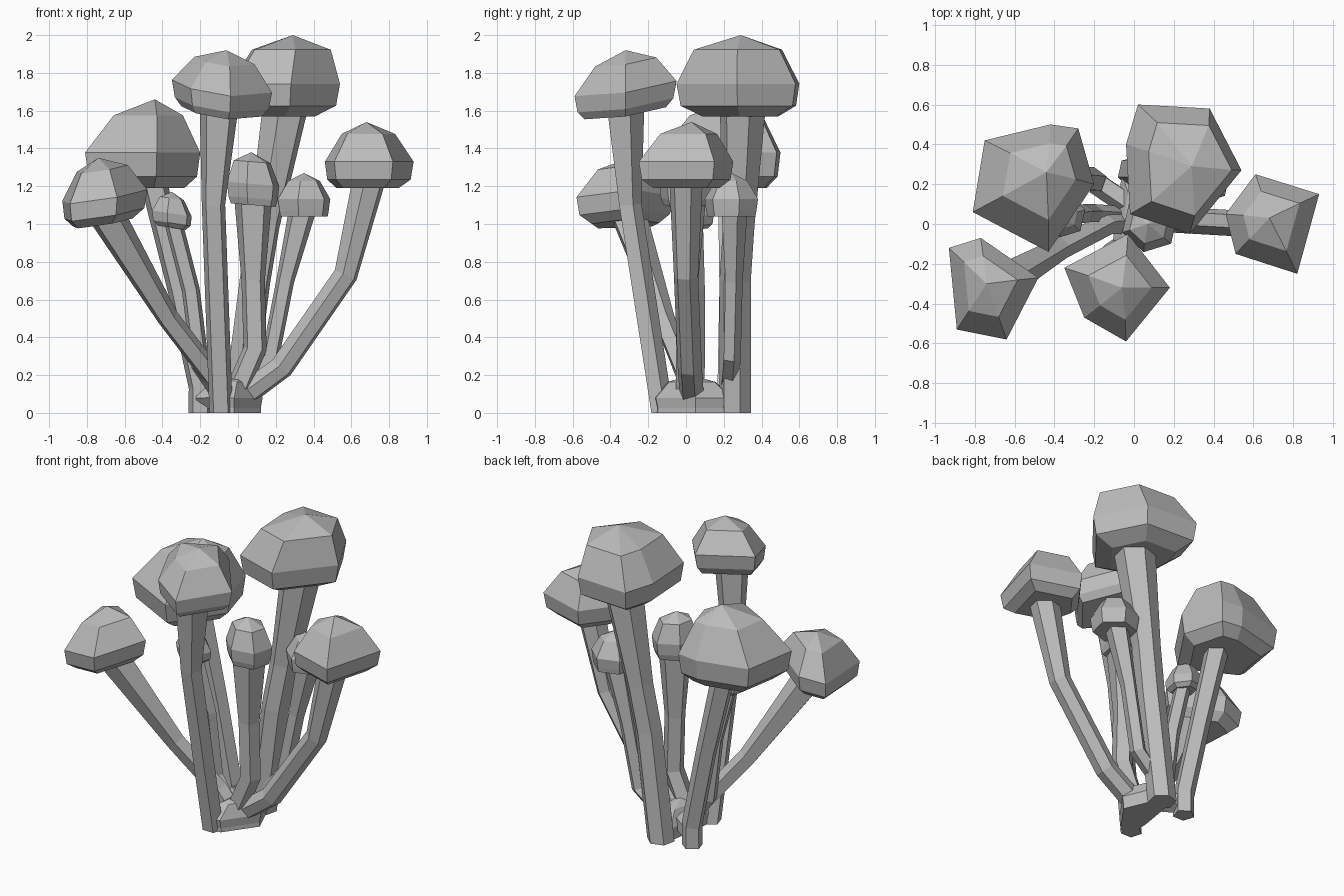
import bpy, bmesh, math
from mathutils import Vector

cube = bpy.data.objects.get("Cube")
if cube:
    bpy.data.objects.remove(cube, do_unlink=True)

grey = bpy.data.materials.new("mushroom grey")
grey.use_nodes = True
GREY = (0.5, 0.5, 0.5, 1)
grey.diffuse_color = GREY
grey.node_tree.nodes["Principled BSDF"].inputs["Base Color"].default_value = GREY

UP = Vector((0, 0, 1))


def skin(name, rings, tip=None):
    """Join equal rings of points into a closed flat-shaded body."""
    bm = bmesh.new()
    loops = [[bm.verts.new(point) for point in ring] for ring in rings]
    count = len(loops[0])
    bm.faces.new(loops[0][::-1])
    for low, high in zip(loops, loops[1:]):
        for i in range(count):
            j = (i + 1) % count
            bm.faces.new((low[i], low[j], high[j], high[i]))
    if tip is None:
        bm.faces.new(loops[-1])
    else:
        top = bm.verts.new(tip)
        for a, b in zip(loops[-1], loops[-1][1:] + loops[-1][:1]):
            bm.faces.new((a, b, top))
    bmesh.ops.recalc_face_normals(bm, faces=bm.faces)
    mesh = bpy.data.meshes.new(name)
    bm.to_mesh(mesh)
    bm.free()
    mesh.materials.append(grey)
    bpy.context.collection.objects.link(bpy.data.objects.new(name, mesh))


def polygon(radius, sides, center=(0, 0)):
    """Regular outline around a center."""
    points = []
    for i in range(sides):
        angle = 0.3 + math.tau * i / sides
        points.append((center[0] + radius * math.cos(angle),
                       center[1] + radius * math.sin(angle)))
    return points


def cap(name, outline, bottom, tip, tilt=(0, 0), underside=0.7, shoulder=0.6):
    """Faceted cap: underside, lower rim, upper rim, shoulder and tip."""
    tip = Vector(tip)
    points = [Vector((x, y, 0)) for x, y in outline]
    middle = sum(points, Vector()) / len(points)
    height = tip.z - bottom
    slope = Vector((tilt[0], tilt[1], 0))
    drift = Vector((tip.x, tip.y, 0)) - middle
    # share of the height, width and drift towards the tip
    profile = ((0, underside, 0), (0.13, 0.94, 0), (0.4, 1, 0), (0.82, shoulder, 0.5))
    rings = []
    for share, width, shift in profile:
        ring = []
        for point in points:
            offset = (point - middle) * width
            lift = bottom + share * height + offset.dot(slope)
            ring.append(middle + drift * shift + offset + UP * lift)
        rings.append(ring)
    skin(name, rings, tip)


def stem(name, path, thin, wide, sides=5):
    """Bent stem of even thickness that widens at its upper end."""
    points = [Vector(point) for point in path]
    last = len(points) - 1
    rings = []
    for i, point in enumerate(points):
        direction = points[min(i + 1, last)] - points[max(i - 1, 0)]
        if point.z == 0:
            direction = UP
        turn = UP.rotation_difference(direction.normalized())
        radius = wide if i == last else thin
        rings.append([point + turn @ Vector((x, y, 0)) for x, y in polygon(radius, sides)])
    skin(name, rings)


# Tall back mushroom
cap("tall_back_cap",
    [(0.54, 0.27), (0.38, 0.58), (0.02, 0.6), (-0.04, 0.4), (-0.02, 0.05), (0.28, -0.05)],
    bottom=1.57, tip=(0.29, 0.29, 2), underside=0.62, shoulder=0.72)
stem("tall_back_stem", [(0, 0.26, 0), (0.09, 0.26, 0.7), (0.14, 0.28, 1), (0.25, 0.3, 1.62)],
     thin=0.085, wide=0.125, sides=6)

# Tall front mushroom
cap("tall_front_cap",
    [(0.18, -0.32), (-0.03, -0.05), (-0.35, -0.22), (-0.25, -0.47), (-0.04, -0.59)],
    bottom=1.59, tip=(-0.06, -0.32, 1.92), tilt=(-0.1, 0.15), underside=0.8)
stem("tall_front_stem", [(-0.09, -0.13, 0), (-0.13, -0.3, 1.1), (-0.1, -0.33, 1.64)],
     thin=0.065, wide=0.11)

# Broad left mushroom, its foot running in from the root
cap("broad_cap",
    [(-0.2, 0.2), (-0.28, 0.48), (-0.42, 0.5), (-0.75, 0.42), (-0.81, 0.06), (-0.43, -0.14)],
    bottom=1.19, tip=(-0.44, 0.26, 1.66))
stem("broad_stem", [(-0.2, 0.22, 0), (-0.2, 0.22, 0.14), (-0.31, 0.23, 0.65), (-0.45, 0.23, 1.24)],
     thin=0.065, wide=0.075)
stem("broad_stem_foot", [(0, 0.08, 0.09), (-0.19, 0.21, 0.08)], thin=0.06, wide=0.06)

# Outer left mushroom, leaning outwards
cap("outer_left_cap",
    [(-0.48, -0.27), (-0.77, -0.07), (-0.93, -0.12), (-0.89, -0.53), (-0.64, -0.58)],
    bottom=1, tip=(-0.74, -0.3, 1.35), tilt=(0.15, 0.05))
stem("outer_left_stem", [(-0.03, 0, 0.06), (-0.14, 0, 0.2), (-0.37, -0.12, 0.5), (-0.7, -0.31, 1.05)],
     thin=0.06, wide=0.1)

# Outer right mushroom
cap("outer_right_cap",
    [(0.93, 0.15), (0.61, 0.25), (0.46, 0.05), (0.51, -0.15), (0.82, -0.25)],
    bottom=1.19, tip=(0.68, 0.03, 1.54))
stem("outer_right_stem", [(0.04, 0.03, 0.1), (0.23, 0.02, 0.24), (0.57, 0, 0.73), (0.69, 0, 1.22)],
     thin=0.066, wide=0.09, sides=6)

# Three small inner mushrooms
cap("tiny_left_cap", polygon(radius=0.11, sides=6, center=(-0.35, 0.04)),
    bottom=0.98, tip=(-0.35, 0.04, 1.17), tilt=(-0.15, 0))
stem("tiny_left_stem", [(-0.06, 0.04, 0.05), (-0.2, 0.05, 0.25), (-0.25, 0.05, 0.65), (-0.34, 0.04, 1)],
     thin=0.05, wide=0.05)

cap("small_right_cap", polygon(radius=0.145, sides=6, center=(0.35, 0.24)),
    bottom=1.04, tip=(0.35, 0.24, 1.27), underside=0.9)
stem("small_right_stem", [(0.02, 0.23, 0.17), (0.17, 0.24, 0.29), (0.25, 0.25, 0.7), (0.34, 0.25, 1.07)],
     thin=0.05, wide=0.075)

cap("middle_cap", polygon(radius=0.145, sides=6, center=(0.08, 0)),
    bottom=1.1, tip=(0.07, 0, 1.38), tilt=(-0.08, 0), underside=0.85, shoulder=0.7)
stem("middle_stem", [(0, 0, 0.13), (0.09, 0, 0.34), (0.08, 0, 0.7), (0.08, 0, 1.13)],
     thin=0.065, wide=0.105)

# Shared root joining the stems at the ground
cap("root_lump",
    [(0.13, 0.05), (0.05, 0.24), (-0.06, 0.25), (-0.1, 0), (-0.11, -0.17), (-0.02, -0.16)],
    bottom=0, tip=(0.01, 0.02, 0.2), underside=0.95)
